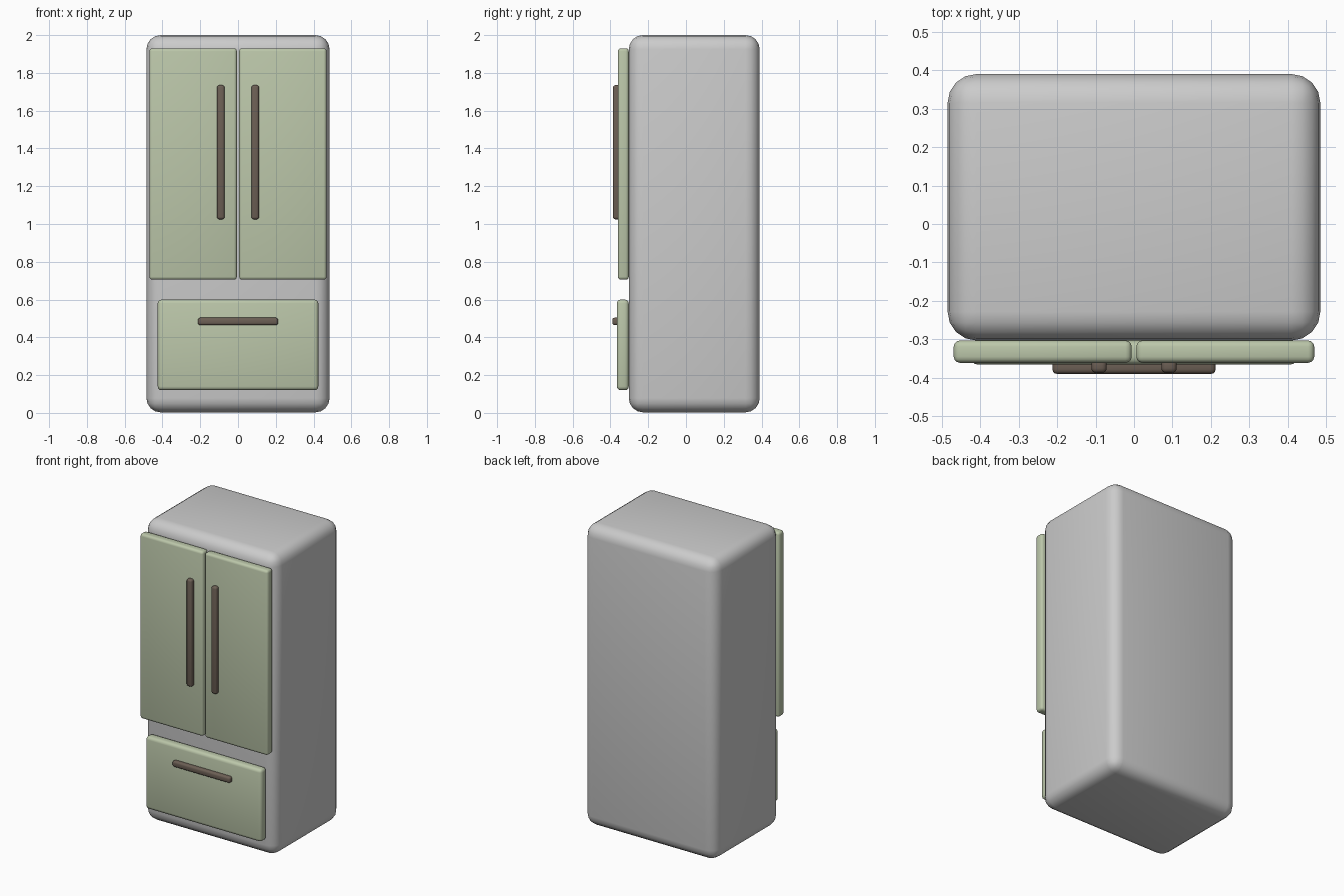
import bpy
import math

if "Cube" in bpy.data.objects:
    bpy.data.objects.remove(bpy.data.objects["Cube"])


def material(name, rgb):
    m = bpy.data.materials.new(name)
    m.diffuse_color = (*rgb, 1)
    m.use_nodes = True
    m.node_tree.nodes["Principled BSDF"].inputs["Base Color"].default_value = m.diffuse_color
    return m


green = material("sage_enamel", (0.50, 0.57, 0.40))
brown = material("dark_bronze", (0.15, 0.115, 0.09))


def rounded_box(name, x, y, z, radius, segments, mat=None):
    """Bevelled box spanning the given (min, max) ranges."""
    spans = (x, y, z)
    bpy.ops.mesh.primitive_cube_add(size=1, location=[(a + b) / 2 for a, b in spans])
    ob = bpy.context.object
    ob.name = name
    ob.scale = [b - a for a, b in spans]
    bpy.ops.object.transform_apply(location=False, rotation=False, scale=True)
    bev = ob.modifiers.new("round_edges", 'BEVEL')
    bev.width = radius
    bev.segments = segments
    bev.limit_method = 'NONE'
    bpy.ops.object.modifier_apply(modifier=bev.name)
    bpy.ops.object.shade_smooth_by_angle(angle=math.radians(40))
    if mat:
        ob.data.materials.append(mat)
    return ob


# Cabinet
rounded_box("cabinet", (-0.485, 0.485), (-0.303, 0.39), (0.003, 2.0), 0.075, 4)

# Pair of upper doors with vertical handles
for side, s in (("left", -1), ("right", 1)):
    rounded_box(side + "_door", sorted((s * 0.006, s * 0.469)), (-0.361, -0.303),
                (0.705, 1.93), 0.016, 3, green)
    rounded_box(side + "_door_handle", sorted((s * 0.071, s * 0.111)), (-0.387, -0.347),
                (1.025, 1.735), 0.012, 3, brown)

# Lower freezer drawer with horizontal handle
rounded_box("drawer", (-0.425, 0.425), (-0.366, -0.303), (0.12, 0.6), 0.02, 3, green)
rounded_box("drawer_handle", (-0.212, 0.212), (-0.39, -0.35), (0.464, 0.504),
            0.012, 3, brown)
